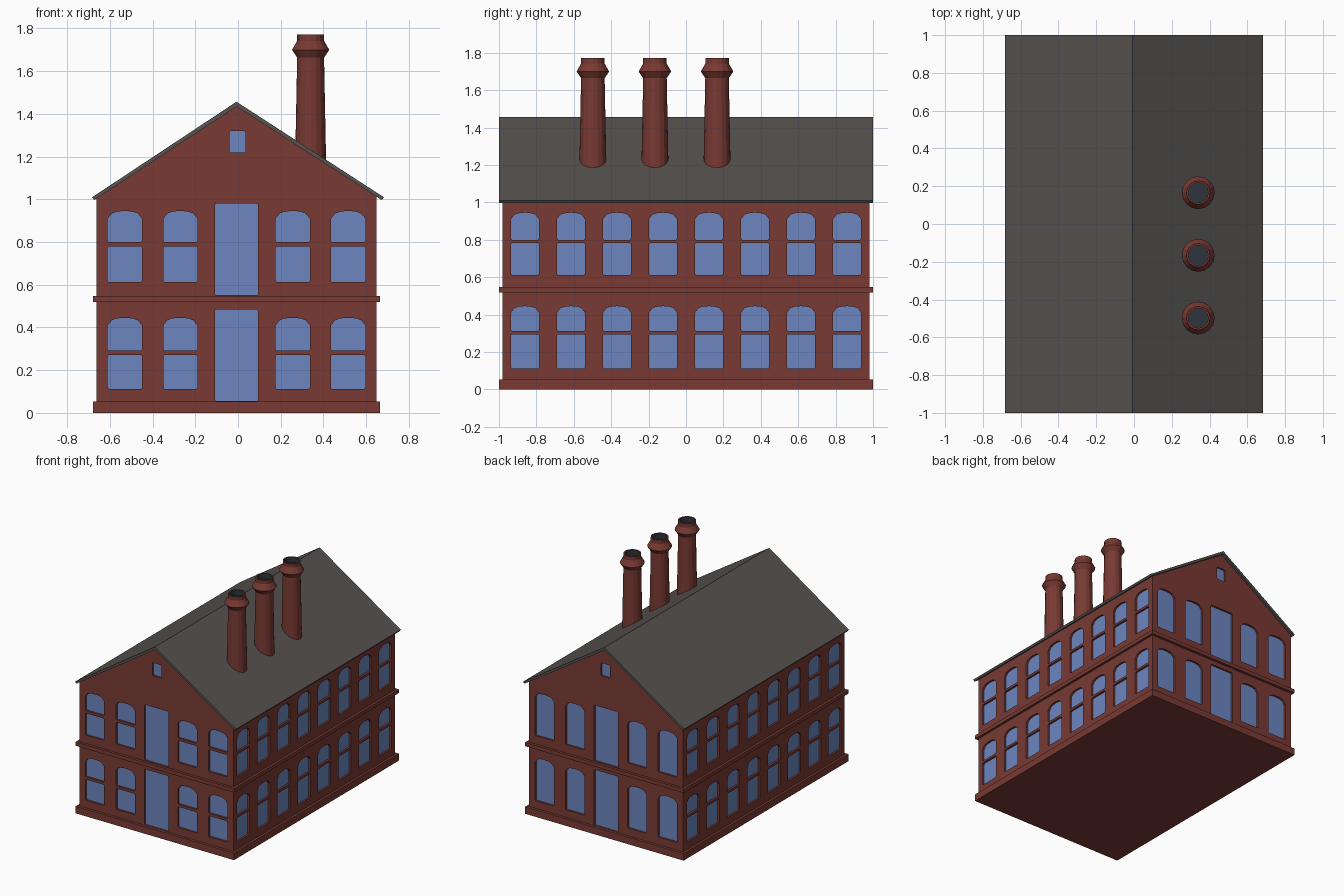
import bpy, bmesh, math
from mathutils import Matrix, Vector

if "Cube" in bpy.data.objects:
    bpy.data.objects.remove(bpy.data.objects["Cube"])

CX, HX, HY, DEPTH = -0.007, 0.655, 0.98, 0.015


def material(name, rgb):
    m = bpy.data.materials.new(name)
    m.diffuse_color = (*rgb, 1)
    m.use_nodes = True
    m.node_tree.nodes["Principled BSDF"].inputs["Base Color"].default_value = m.diffuse_color
    return m


BRICK = material("brick red", (0.19, 0.042, 0.033))
ROOF = material("roof grey", (0.092, 0.084, 0.079))
GLASS = material("window blue", (0.15, 0.24, 0.52))
SOOT = material("flue dark", (0.028, 0.035, 0.045))


def make(name, bm, mats):
    bmesh.ops.recalc_face_normals(bm, faces=bm.faces)
    me = bpy.data.meshes.new(name)
    bm.to_mesh(me)
    bm.free()
    for m in mats:
        me.materials.append(m)
    ob = bpy.data.objects.new(name, me)
    bpy.context.collection.objects.link(ob)
    return ob


def prism(bm, profile, depth, mat):
    """Extrude a profile in local xz from y=-depth to y=+depth, then place it."""
    a = [bm.verts.new(mat @ Vector((x, -depth, z))) for x, z in profile]
    b = [bm.verts.new(mat @ Vector((x, depth, z))) for x, z in profile]
    bm.faces.new(a)
    bm.faces.new(b[::-1])
    n = len(a)
    for i in range(n):
        bm.faces.new((a[i], b[i], b[(i + 1) % n], a[(i + 1) % n]))


def pane(u, hw, z0, z1, arch=0.0):
    """Pane outline: clipped corners, or a shallow arched head."""
    c = 0.006
    pts = [(u - hw, z0 + c), (u - hw + c, z0), (u + hw - c, z0), (u + hw, z0 + c)]
    if arch:
        for i in range(9):
            t = 1 - i / 4
            pts.append((u + hw * t, z1 - arch + arch * math.sqrt(max(0, 1 - abs(t) ** 2.3))))
    else:
        pts += [(u + hw, z1 - c), (u + hw - c, z1), (u - hw + c, z1), (u - hw, z1 - c)]
    return pts


# Walls with gable ends
bm = bmesh.new()
prism(bm, [(-HX, 0.02), (HX, 0.02), (HX, 1.014), (0, 1.44), (-HX, 1.014)], HY,
      Matrix.Translation((CX, 0, 0)))
walls = make("walls", bm, [BRICK, GLASS])

# Window and door recesses
cut = bmesh.new()
for end in (-1, 1):
    place = Matrix.Translation((CX, end * HY, 0))
    for u in (-0.523, -0.263, 0.263, 0.523):
        for z, bar in ((0, 0.282), (0.5, 0.29)):
            if end < 0:
                prism(cut, pane(u, 0.08, z + 0.112, z + bar - 0.01), DEPTH, place)
                prism(cut, pane(u, 0.08, z + bar + 0.01, z + 0.445, 0.035), DEPTH, place)
            else:
                prism(cut, pane(u, 0.08, z + 0.112, z + 0.445, 0.035), DEPTH, place)
    for z0, z1 in ((0.056, 0.485), (0.551, 0.98)):
        prism(cut, pane(0, 0.101, z0, z1), DEPTH, place)
    prism(cut, pane(0.005, 0.038, 1.22, 1.32), DEPTH, place)
for side in (-1, 1):
    place = Matrix.Translation((CX + side * HX, 0, 0)) @ Matrix.Rotation(math.pi / 2, 4, 'Z')
    for i in range(8):
        u = (i - 3.5) * 0.246
        for z, bar in ((0, 0.304), (0.5, 0.291)):
            prism(cut, pane(u, 0.075, z + 0.112, z + bar - 0.009), DEPTH, place)
            prism(cut, pane(u, 0.075, z + bar + 0.009, z + 0.445, 0.035), DEPTH, place)
cutter = make("window_cutter", cut, [BRICK])
cutter.hide_render = True

mod = walls.modifiers.new("recesses", 'BOOLEAN')
mod.operation, mod.solver, mod.object = 'DIFFERENCE', 'EXACT', cutter
dg = bpy.context.evaluated_depsgraph_get()
cut_mesh = bpy.data.meshes.new_from_object(walls.evaluated_get(dg))
walls.modifiers.clear()
walls.data = cut_mesh
bpy.data.objects.remove(cutter)

# Recess floors become glass
for p in walls.data.polygons:
    c, n = p.center, p.normal
    on_side = abs(n.x) > 0.9 and abs(abs(c.x - CX) - HX + DEPTH) < 1e-3
    on_end = abs(n.y) > 0.9 and abs(abs(c.y) - HY + DEPTH) < 1e-3
    p.material_index = 1 if on_side or on_end else 0

# Plinth and belt course
for name, z0, z1 in (("plinth", 0, 0.054), ("belt_course", 0.519, 0.548)):
    bm = bmesh.new()
    prism(bm, [(-0.673, z0), (0.673, z0), (0.673, z1), (-0.673, z1)], 1.0,
          Matrix.Translation((CX, 0, 0)))
    make(name, bm, [BRICK])

# Pitched roof slab
bm = bmesh.new()
prism(bm, [(-0.683, 1.010), (CX, 1.457), (0.683, 1.010), (0.674, 0.996),
           (CX, 1.434), (-0.674, 0.996)], 1.0, Matrix())
make("roof", bm, [ROOF])

# Chimneys: lathed stacks with a flared collar and a dark flue
SIDES = 16
PROFILE = [(0.074, 1.1), (0.063, 1.664), (0.087, 1.70), (0.063, 1.742),
           (0.063, 1.771), (0.053, 1.771), (0.053, 1.73)]
for k, y in enumerate((-0.498, -0.166, 0.166)):
    bm = bmesh.new()
    rings = [[bm.verts.new((0.34 + r * math.cos(2 * math.pi * i / SIDES),
                            y + r * math.sin(2 * math.pi * i / SIDES), z))
              for i in range(SIDES)] for r, z in PROFILE]
    bm.faces.new(rings[0][::-1])
    for j, (lo, hi) in enumerate(zip(rings, rings[1:])):
        for i in range(SIDES):
            f = bm.faces.new((lo[i], lo[(i + 1) % SIDES], hi[(i + 1) % SIDES], hi[i]))
            f.material_index = 1 if j == len(rings) - 2 else 0
    bm.faces.new(rings[-1]).material_index = 1
    make(f"chimney_{k + 1}", bm, [BRICK, SOOT])
